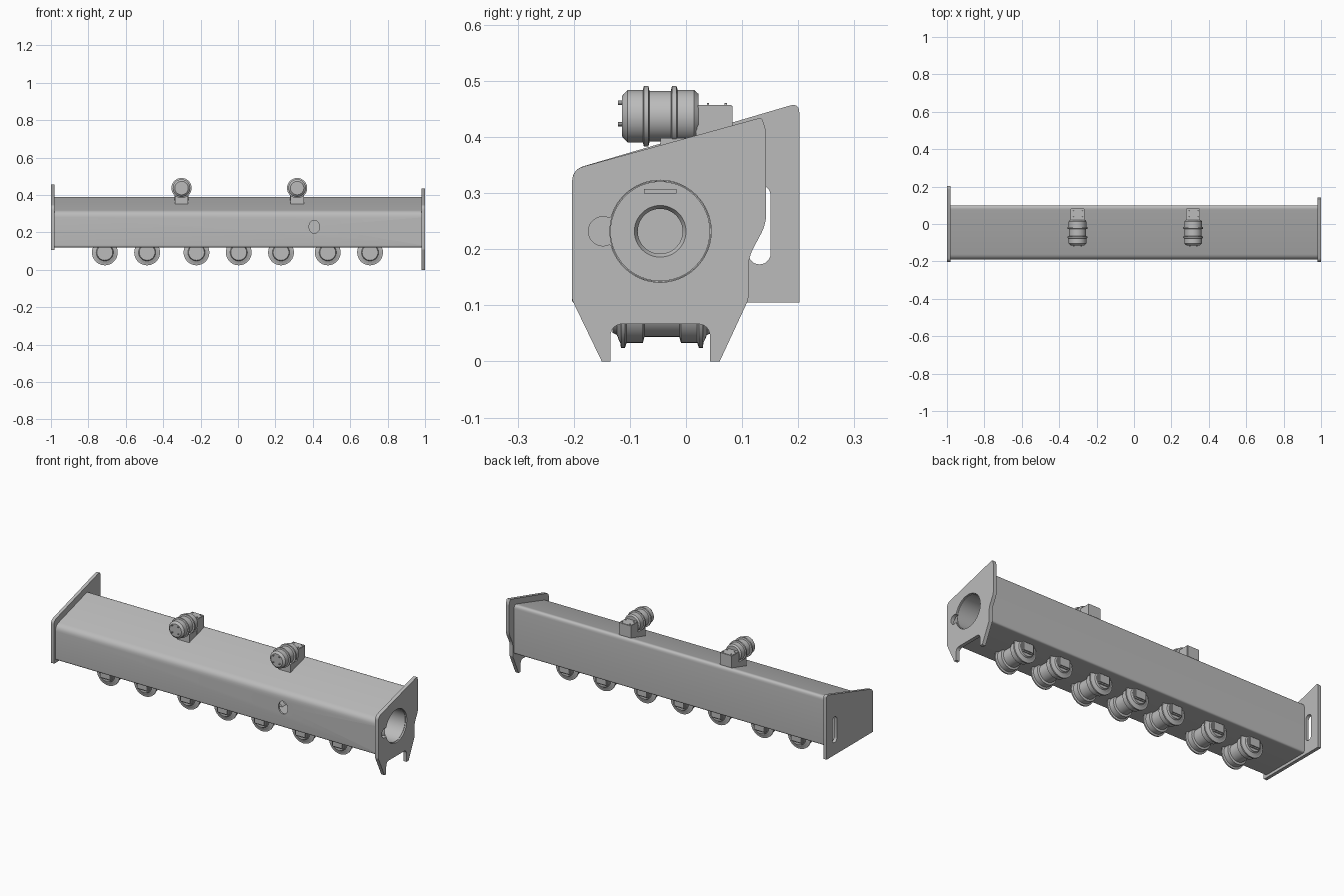
import bpy, bmesh, math
from mathutils import Vector

if "Cube" in bpy.data.objects:
    bpy.data.objects.remove(bpy.data.objects["Cube"])

grey = bpy.data.materials.new("steel_grey")
grey.use_nodes = True
grey.diffuse_color = (0.5, 0.5, 0.5, 1)
grey.node_tree.nodes["Principled BSDF"].inputs["Base Color"].default_value = (0.5, 0.5, 0.5, 1)
parts = []


def finish(name, bm):
    bmesh.ops.recalc_face_normals(bm, faces=bm.faces)
    mesh = bpy.data.meshes.new(name)
    bm.to_mesh(mesh)
    bm.free()
    mesh.materials.append(grey)
    ob = bpy.data.objects.new(name, mesh)
    bpy.context.scene.collection.objects.link(ob)
    parts.append(ob)
    return ob


def rounded(corners, steps=6):
    """Outline from (y, z, radius) corners, each rounded by a curve."""
    out = []
    for i, (y, z, r) in enumerate(corners):
        p = Vector((y, z))
        if r == 0:
            out.append(p)
            continue
        a = Vector(corners[i - 1][:2])
        b = Vector(corners[(i + 1) % len(corners)][:2])
        a = p + (a - p).normalized() * r
        b = p + (b - p).normalized() * r
        for k in range(steps + 1):
            t = k / steps
            out.append(a * (1 - t) ** 2 + p * 2 * t * (1 - t) + b * t * t)
    return out


def arc(y, z, r, start, end, n=24):
    angles = [start + (end - start) * k / n for k in range(n + 1)]
    return [Vector((y + r * math.cos(a), z + r * math.sin(a))) for a in angles]


def extrude(name, loops, x0, x1):
    """Fill an outline with its holes, then extrude it along x."""
    bm = bmesh.new()
    for loop in loops:
        vs = [bm.verts.new((x0, p[0], p[1])) for p in loop]
        for i, v in enumerate(vs):
            bm.edges.new((vs[i - 1], v))
    bmesh.ops.triangle_fill(bm, edges=bm.edges[:], use_beauty=True, normal=(1, 0, 0))
    res = bmesh.ops.extrude_face_region(bm, geom=bm.faces[:])
    new = [g for g in res["geom"] if isinstance(g, bmesh.types.BMVert)]
    bmesh.ops.translate(bm, verts=new, vec=(x1 - x0, 0, 0))
    return finish(name, bm)


def lathe(name, profile, axis, centre, seg=36):
    """Turn (position, radius) points about the x or y axis."""
    bm = bmesh.new()
    rings = []
    for pos, r in profile:
        ring = []
        for k in range(seg if r else 1):
            a = math.tau * k / seg
            c, s = r * math.cos(a), r * math.sin(a)
            co = Vector((pos, c, s)) if axis == "x" else Vector((c, pos, s))
            ring.append(bm.verts.new(co + Vector(centre)))
        rings.append(ring)
    for p, q in zip(rings, rings[1:]):
        for k in range(seg):
            j = (k + 1) % seg
            quad = [p[k % len(p)], p[j % len(p)], q[j % len(q)], q[k % len(q)]]
            bm.faces.new(list(dict.fromkeys(quad)))
    return finish(name, bm)


def box(name, x, y, z, bevel=0.0):
    bm = bmesh.new()
    bmesh.ops.create_cube(bm, size=1)
    for v in bm.verts:
        v.co = [lo + (hi - lo) * (c + 0.5) for c, (lo, hi) in zip(v.co, (x, y, z))]
    if bevel:
        bmesh.ops.bevel(bm, geom=bm.edges[:], offset=bevel, segments=2, affect="EDGES")
    return finish(name, bm)


# Hollow beam with a sloping top
wall = 0.01
outer = [(-0.19, 0.12, 0.012), (0.1, 0.12, 0.012), (0.1, 0.395, 0.025), (-0.19, 0.31, 0.03)]
inner = [(y - math.copysign(wall, y), z + (wall if z < 0.2 else -wall), r * 0.7) for y, z, r in outer]
beam = extrude("main_beam", [rounded(outer), rounded(inner)], -0.985, 0.982)

# Oval opening in the front wall
cutter = lathe("front_opening_cutter", [(-0.23, 0), (-0.23, 0.035), (-0.15, 0.035), (-0.15, 0)],
               "y", (0, 0, 0))
cutter.location = (0.408, 0, 0.23)
cutter.scale.x = 0.8
parts.remove(cutter)
cutter.hide_render = True
cutter.hide_viewport = True
cut = beam.modifiers.new("front_opening", "BOOLEAN")
cut.object = cutter
cut.operation = "DIFFERENCE"
cut.solver = "EXACT"

# Left end plate: legs, arch and a round opening with a side lobe
hy, hz, hr, ly, lr = -0.046, 0.232, 0.091, -0.148, 0.026
hub, lobe = Vector((hy, hz)), Vector((ly, hz))
hole = [p for p in arc(hy, hz, hr, -math.pi, math.pi, 64) if (p - lobe).length > lr]
hole += [p for p in arc(ly, hz, lr, 0, math.tau, 40) if (p - hub).length > hr]
left_outline = rounded([
    (-0.15, 0, 0), (-0.135, 0, 0), (-0.135, 0.067, 0.025), (0.043, 0.067, 0.025),
    (0.043, 0, 0), (0.06, 0, 0), (0.111, 0.11, 0.005), (0.111, 0.185, 0.02),
    (0.143, 0.245, 0.02), (0.143, 0.41, 0.01), (0.135, 0.435, 0.006),
    (-0.203, 0.342, 0.022), (-0.203, 0.11, 0.005)])
extrude("left_end_plate", [left_outline, hole], 0.98, 1.0)

# Right end plate: raised rear corner and a tall slot
right_outline = rounded([(-0.203, 0.105, 0.004), (0.202, 0.105, 0), (0.202, 0.461, 0.018),
                         (-0.203, 0.342, 0.022)])
slot = arc(0.131, 0.193, 0.02, math.pi, math.tau, 12) + arc(0.131, 0.295, 0.02, 0, math.pi, 12)
extrude("right_end_plate", [right_outline, slot], -1.0, -0.982)

# Bearing sleeve and socket inside the left opening
lathe("bearing_sleeve", [(0.84, 0.0905), (0.992, 0.0905), (0.992, 0.088), (0.86, 0.088),
                         (0.86, 0.046), (0.85, 0.04), (0.78, 0.04), (0.78, 0)], "x", (0, hy, hz), 48)
box("sleeve_key", (0.855, 0.9), (-0.075, -0.017), (0.299, 0.307))

# Banded cylinders with mounting blocks on top
canister = [(-0.114, 0), (-0.114, 0.036), (-0.108, 0.043), (-0.104, 0.047), (-0.077, 0.047),
            (-0.075, 0.054), (-0.067, 0.054), (-0.065, 0.045), (-0.027, 0.045), (-0.025, 0.054),
            (-0.017, 0.054), (-0.015, 0.047), (0.014, 0.047), (0.022, 0.04), (0.022, 0)]
for n, x in enumerate((-0.302, 0.316)):
    lathe(f"top_canister_{n}", canister, "y", (x, 0, 0.437))
    box(f"top_block_{n}", (x - 0.037, x + 0.037), (0.018, 0.083), (0.36, 0.457), 0.002)
    box(f"top_saddle_{n}", (x - 0.036, x + 0.036), (-0.045, 0.02), (0.345, 0.398))
    for i in (-1, 1):
        for j in (-1, 1):
            lathe(f"canister_bolt_{n}", [(-0.121, 0), (-0.121, 0.004), (-0.11, 0.004)],
                  "y", (x + 0.019 * i, 0, 0.442 + 0.019 * j), 8)
            lathe(f"block_bolt_{n}", [(-0.002, 0), (-0.002, 0.004), (0.002, 0.004), (0.002, 0)],
                  "y", (x + 0.024 * i, 0.055 + 0.016 * j, 0.457), 8)

# Flanged rollers with end blocks under the beam
half = [(-0.08, 0), (-0.08, 0.046), (-0.077, 0.054), (-0.074, 0.06), (-0.073, 0.069),
        (-0.066, 0.069), (-0.063, 0.06), (-0.034, 0.06), (-0.031, 0.049)]
roller = half + [(-y, r) for y, r in reversed(half)]
mid = -0.043
for n, x in enumerate((-0.712, -0.486, -0.222, 0.004, 0.23, 0.48, 0.706)):
    lathe(f"roller_{n}", roller, "y", (x, mid, 0.093))
    for side in (-1, 1):
        ends = sorted((mid + side * 0.075, mid + side * 0.1))
        box(f"roller_block_{n}", (x - 0.036, x + 0.036), ends, (0.066, 0.122), 0.006)
        lathe(f"roller_cap_{n}", [(0, 0.046), (side * 0.008, 0.042), (side * 0.008, 0)],
              "y", (x, mid + side * 0.08, 0.093))

# Smooth round surfaces, keep edges crisp
bpy.ops.object.select_all(action="DESELECT")
for ob in parts:
    ob.select_set(True)
bpy.context.view_layer.objects.active = beam
bpy.ops.object.shade_smooth_by_angle(angle=math.radians(30))
